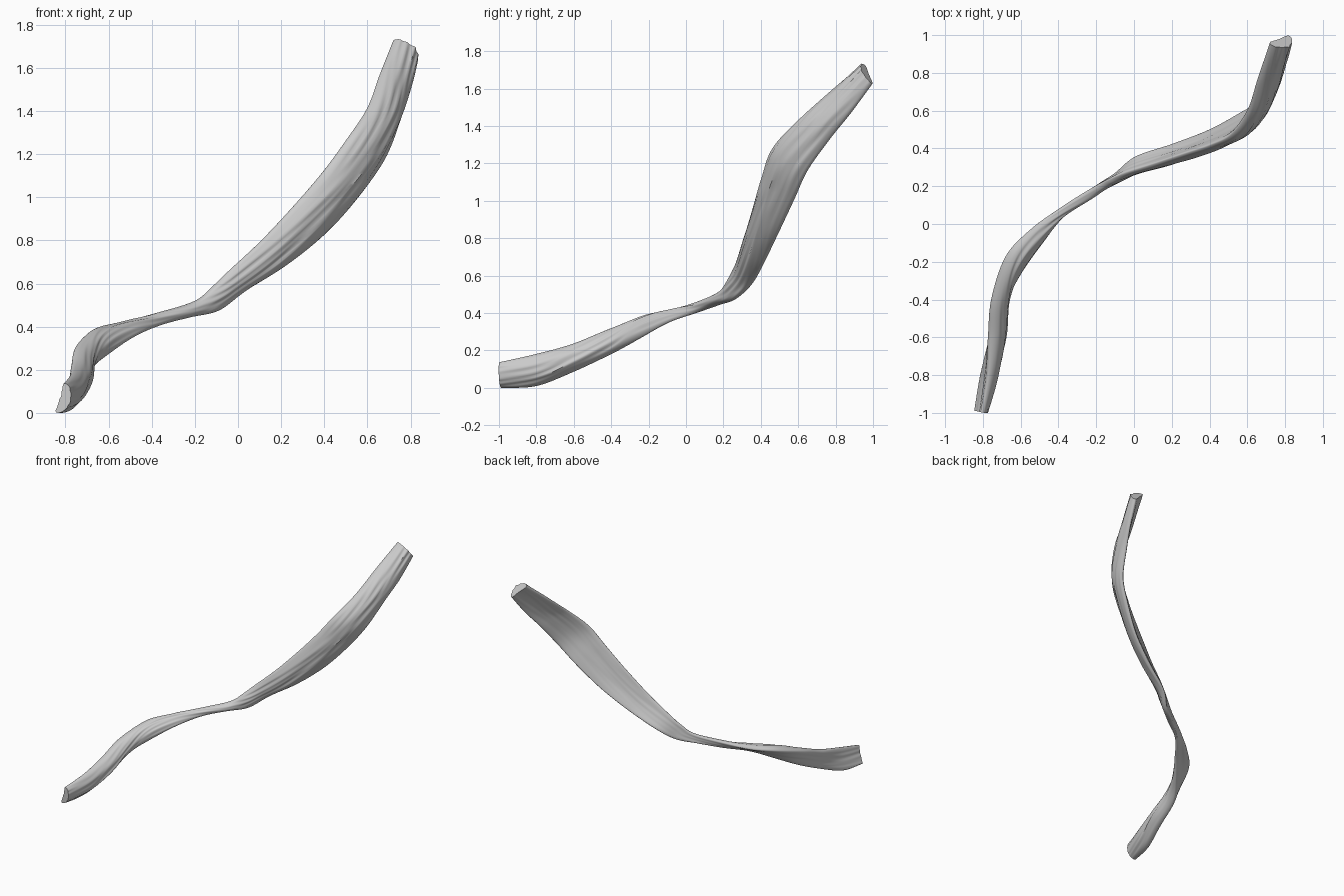
import bpy, bmesh, math
from mathutils import Vector, noise

if "Cube" in bpy.data.objects:
    bpy.data.objects.remove(bpy.data.objects["Cube"])

# stations along the strap: upper edge xyz, lower edge xyz, thickness
STATIONS = [
    (-.79, -1.0, .145, -.83, -.99, .01, .05),
    (-.75, -.80, .19, -.79, -.80, .02, .075),
    (-.74, -.60, .25, -.73, -.60, .10, .09),
    (-.73, -.40, .33, -.69, -.40, .20, .085),
    (-.67, -.18, .40, -.60, -.26, .29, .07),
    (-.54, -.03, .43, -.48, -.10, .375, .05),
    (-.38, .08, .475, -.36, .06, .42, .04),
    (-.20, .185, .53, -.22, .17, .455, .045),
    (-.12, .225, .59, -.09, .255, .485, .05),
    (-.03, .26, .67, .02, .345, .565, .055),
    (.12, .305, .81, .22, .41, .69, .06),
    (.28, .355, .98, .41, .48, .84, .065),
    (.42, .40, 1.14, .57, .565, 1.02, .07),
    (.53, .455, 1.29, .68, .64, 1.18, .075),
    (.62, .58, 1.43, .75, .77, 1.36, .075),
    (.67, .75, 1.58, .80, .88, 1.50, .07),
    (.73, .945, 1.745, .835, .985, 1.645, .065),
]
SUB, RING = 10, 64


def spline(i, u):
    """Catmull-Rom blend of the station values."""
    n = len(STATIONS) - 1
    p = [STATIONS[min(max(i + k, 0), n)] for k in (-1, 0, 1, 2)]
    return [0.5 * (2 * b + (c - a) * u + (2 * a - 5 * b + 4 * c - d) * u * u
                   + (3 * b - a - 3 * c + d) * u ** 3) for a, b, c, d in zip(*p)]


rows = [spline(i, k / SUB) for i in range(len(STATIONS) - 1) for k in range(SUB)]
rows.append(list(STATIONS[-1]))
mids = [(Vector(r[:3]) + Vector(r[3:6])) / 2 for r in rows]

# flattened, slightly cupped cross-section swept along the path
bm = bmesh.new()
rings = []
for j, r in enumerate(rows):
    half = (Vector(r[:3]) - Vector(r[3:6])) / 2
    tangent = mids[min(j + 1, len(rows) - 1)] - mids[max(j - 1, 0)]
    normal = tangent.cross(half).normalized()
    width = half.length
    ring = []
    for k in range(RING):
        a = math.tau * k / RING
        c, s = math.cos(a), math.sin(a)
        side = math.copysign(abs(s) ** 0.8, s) * r[6] / 2
        bow = 0.14 * width * (1 - 2 * c * c)
        # lengthwise fibre grooves, strongest on the front face
        fibre = noise.noise(Vector((c * width * 45, s * 2, j * 0.07)))
        groove = fibre * (0.012 if s > 0 else 0.003) * s
        ring.append(bm.verts.new(mids[j] + half * c + normal * (side + bow + groove)))
    rings.append(ring)
for ra, rb in zip(rings, rings[1:]):
    for k in range(RING):
        m = (k + 1) % RING
        bm.faces.new((ra[k], ra[m], rb[m], rb[k]))

# cut ends
bm.faces.new(rings[0])
bm.faces.new(rings[-1])
bmesh.ops.recalc_face_normals(bm, faces=bm.faces)

mesh = bpy.data.meshes.new("muscle_strap")
bm.to_mesh(mesh)
bm.free()
strap = bpy.data.objects.new("muscle_strap", mesh)
bpy.context.collection.objects.link(strap)
strap.location.z = -min(v.co.z for v in mesh.vertices)
bpy.context.view_layer.objects.active = strap
strap.select_set(True)
bpy.ops.object.shade_smooth_by_angle(angle=math.radians(50))
